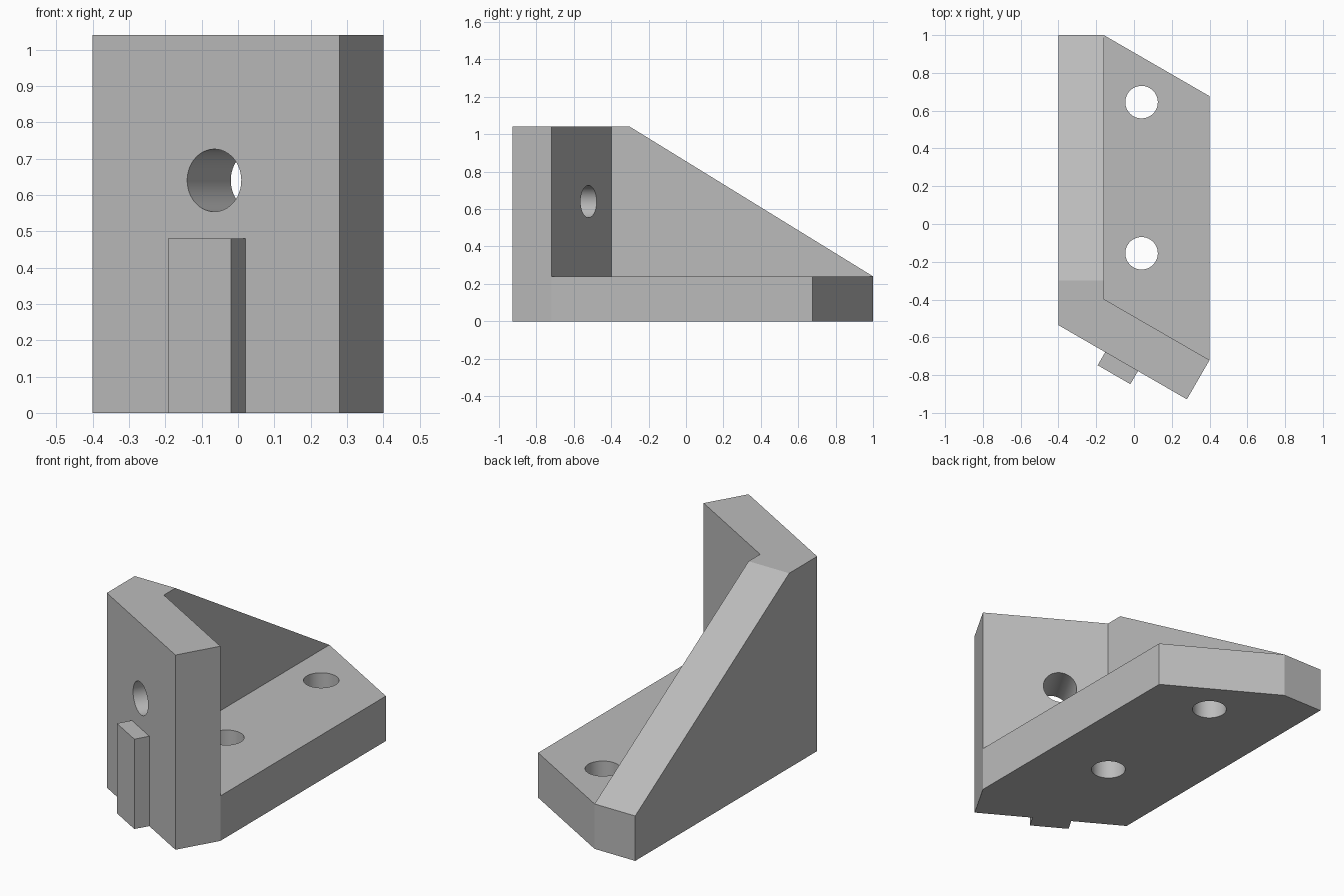
import bpy
import bmesh
from math import radians, tan, sin, cos
from mathutils import Vector, Matrix

default = bpy.data.objects.get("Cube")
if default:
    bpy.data.objects.remove(default, do_unlink=True)

grey = bpy.data.materials.new("plain_grey")
grey.use_nodes = True
GREY = (0.5, 0.5, 0.5, 1)
grey.diffuse_color = GREY
grey.node_tree.nodes["Principled BSDF"].inputs["Base Color"].default_value = GREY

# Main dimensions
HALF_W, BACK, BASE_H, TOP = 0.4, 1.0, 0.24, 1.04
THICK = 0.24
RIB_X, CORNER_Y = -HALF_W + THICK, -0.397
ANGLE = radians(30)
SLOPE = tan(ANGLE)
along = Vector((cos(ANGLE), -sin(ANGLE), 0))     # along the angled wall
outward = Vector((-sin(ANGLE), -cos(ANGLE), 0))  # out of its front face


def finish(name, bm):
    bmesh.ops.recalc_face_normals(bm, faces=bm.faces)
    mesh = bpy.data.meshes.new(name)
    bm.to_mesh(mesh)
    bm.free()
    mesh.materials.append(grey)
    obj = bpy.data.objects.new(name, mesh)
    bpy.context.scene.collection.objects.link(obj)
    return obj


def prism(name, points, shift):
    """Extrude a flat outline by a vector."""
    bm = bmesh.new()
    face = bm.faces.new([bm.verts.new(p) for p in points])
    side = bmesh.ops.extrude_face_region(bm, geom=[face])
    moved = [v for v in side["geom"] if isinstance(v, bmesh.types.BMVert)]
    bmesh.ops.translate(bm, verts=moved, vec=shift)
    return finish(name, bm)


def rod(name, centre, axis, radius=0.086, length=0.8):
    bm = bmesh.new()
    turn = Vector((0, 0, 1)).rotation_difference(axis).to_matrix().to_4x4()
    bmesh.ops.create_cone(bm, cap_ends=True, segments=64, radius1=radius,
                          radius2=radius, depth=length,
                          matrix=Matrix.Translation(centre) @ turn)
    return finish(name, bm)


def cut(target, cutter):
    mod = target.modifiers.new(cutter.name, 'BOOLEAN')
    mod.operation, mod.solver, mod.object = 'DIFFERENCE', 'EXACT', cutter
    bpy.context.view_layer.objects.active = target
    bpy.ops.object.modifier_apply(modifier=mod.name)
    bpy.data.objects.remove(cutter, do_unlink=True)


# Bracket body: full outline, before cutting
wall_end = Vector((HALF_W, CORNER_Y - (HALF_W - RIB_X) * SLOPE, 0))
nose = wall_end + outward * THICK
front_left = Vector((-HALF_W, nose.y + (nose.x + HALF_W) * SLOPE, 0))
outline = [front_left, nose, wall_end,
           (HALF_W, BACK - (HALF_W - RIB_X) * SLOPE, 0),
           (RIB_X, BACK, 0), (-HALF_W, BACK, 0)]
body = prism("angle_bracket", outline, (0, 0, TOP))

# Open pocket between the angled wall and the side rib
far = 0.7
cut(body, prism("pocket", [
    (RIB_X, CORNER_Y, BASE_H),
    (far, CORNER_Y - (far - RIB_X) * SLOPE, BASE_H),
    (far, 1.3, BASE_H), (RIB_X, 1.3, BASE_H)], (0, 0, 2)))

# Sloping top of the side rib
rib_top = Vector((-1, -0.3, TOP))
rib_foot = Vector((-1, BACK, BASE_H))
run = (rib_foot - rib_top) * 0.3
cut(body, prism("slope", [rib_top - run, rib_foot + run, (-1, 1.6, 1.6),
                          (-1, rib_top.y - run.y, 1.6)], (2, 0, 0)))

# Bolt holes through the base and the wall
for y in (0.645, -0.155):
    cut(body, rod("base_hole", Vector((0.04, y, 0.1)), Vector((0, 0, 1))))
cut(body, rod("wall_hole", Vector((-0.005, -0.624, 0.64)), outward))

# Locating key on the front of the wall
start = front_left + along * 0.286
end = start + along * 0.2
prism("locating_key", [start, end, end + outward * 0.08,
                       start + outward * 0.08], (0, 0, 0.48))

# Smooth hole walls, crisp edges elsewhere
bpy.ops.object.select_all(action='DESELECT')
body.select_set(True)
bpy.context.view_layer.objects.active = body
bpy.ops.object.shade_smooth_by_angle(angle=radians(25))
